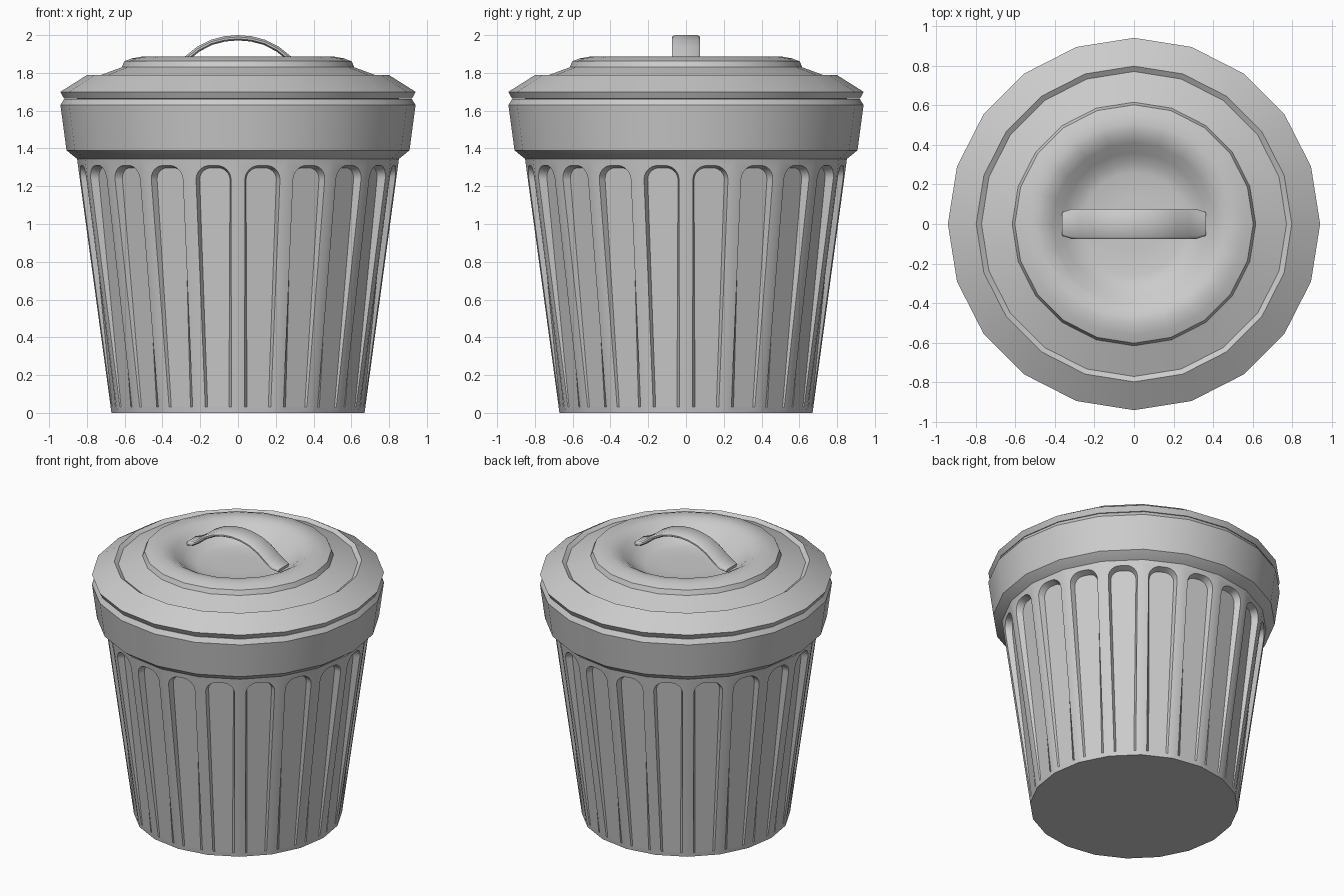
import bpy, bmesh, math
from mathutils import Vector, Matrix

if "Cube" in bpy.data.objects:
    bpy.data.objects.remove(bpy.data.objects["Cube"])

N = 20
STEP = 2 * math.pi / N


def finish(bm, name, angle=28):
    bmesh.ops.remove_doubles(bm, verts=bm.verts, dist=0.0004)
    bmesh.ops.recalc_face_normals(bm, faces=bm.faces)
    me = bpy.data.meshes.new(name)
    bm.to_mesh(me)
    bm.free()
    ob = bpy.data.objects.new(name, me)
    bpy.context.collection.objects.link(ob)
    bpy.ops.object.select_all(action='DESELECT')
    ob.select_set(True)
    bpy.context.view_layer.objects.active = ob
    bpy.ops.object.shade_smooth_by_angle(angle=math.radians(angle))
    return ob


def lathe(name, profile):
    bm = bmesh.new()
    vs = [bm.verts.new((r, 0, z)) for r, z in profile]
    es = [bm.edges.new(p) for p in zip(vs, vs[1:])]
    bmesh.ops.spin(bm, geom=vs + es, cent=(0, 0, 0), axis=(0, 0, 1),
                   angle=2 * math.pi, steps=N, use_duplicate=False)
    return finish(bm, name)


# Fluted body: one panel with a recessed arch on each of the 20 sides
R0, R1, ZT = 0.67, 0.852, 1.345
ZB, ZF, DEPTH = 0.03, 1.31, 0.045


def radius(z):
    return R0 + (R1 - R0) * z / ZT


def half_outline(inset):
    """Right half of the flute outline, bottom middle to top middle."""
    w0, w1, c = 0.07 - inset, 0.094 - inset, 0.075 - inset
    zc = ZF - inset - c
    pts = [(0, ZB), (w0, ZB)]
    for i in range(7):
        a = math.pi / 2 * i / 6
        pts.append((w1 - c + c * math.cos(a), zc + c * math.sin(a)))
    return pts + [(0, ZF - inset)]


bm = bmesh.new()
outer, inner = half_outline(0), half_outline(0.013)
for k in range(N):
    rot = Matrix.Rotation((k + 0.5) * STEP, 3, 'Z')

    def point(u, z, deep):
        d = DEPTH * (z - ZB) / (ZF - ZB) if deep else 0
        return bm.verts.new(rot @ Vector((radius(z) * math.cos(STEP / 2) - d, u, z)))

    for s in (1, -1):
        hw0, hw1 = (s * radius(z) * math.sin(STEP / 2) for z in (0, ZT))
        rim = [point(s * u, z, False) for u, z in outer]
        floor = [point(s * u, z, True) for u, z in inner]
        corners = [point(u, z, False) for u, z in ((0, ZT), (hw1, ZT), (hw0, 0), (0, 0))]
        bm.faces.new(rim + corners)
        bm.faces.new(floor)
        for i in range(len(rim) - 1):
            bm.faces.new((rim[i], rim[i + 1], floor[i + 1], floor[i]))
    # base wedge
    bm.faces.new([bm.verts.new(p) for p in (
        (0, 0, 0),
        (R0 * math.cos(k * STEP), R0 * math.sin(k * STEP), 0),
        rot @ Vector((R0 * math.cos(STEP / 2), 0, 0)),
        (R0 * math.cos((k + 1) * STEP), R0 * math.sin((k + 1) * STEP), 0))])
finish(bm, "body")

# Collar around the mouth of the can
lathe("collar", [(0.84, 1.34), (0.852, 1.345), (0.908, 1.39), (0.94, 1.63),
                 (0.92, 1.662), (0.85, 1.662)])

# Lid with a stepped rim and a sunken dish
lathe("lid", [(0.85, 1.663), (0.922, 1.665), (0.94, 1.70), (0.797, 1.79), (0.77, 1.772),
              (0.615, 1.83), (0.602, 1.862), (0.56, 1.877), (0.51, 1.886), (0.46, 1.88),
              (0.41, 1.85), (0.36, 1.81), (0.31, 1.778), (0.26, 1.765), (0.13, 1.762),
              (0, 1.762)])

# Arched strap handle with rounded edges
half = [(0.36, 1.835), (0.315, 1.85), (0.27, 1.878), (0.21, 1.926), (0.14, 1.962), (0.07, 1.98)]
path = [(-x, z) for x, z in half] + [(0, 1.986)] + half[::-1]
section = [(-0.075, -0.006), (-0.062, -0.014), (0.062, -0.014), (0.075, -0.006),
           (0.075, 0.004), (0.062, 0.014), (-0.062, 0.014), (-0.075, 0.004)]
bm = bmesh.new()
rings = []
last = len(path) - 1
for i, (x, z) in enumerate(path):
    a, b = path[max(i - 1, 0)], path[min(i + 1, last)]
    t = Vector((b[0] - a[0], b[1] - a[1])).normalized()
    w = 0.8 if i in (0, last) else 1
    rings.append([bm.verts.new((x - t.y * h, y * w, z + t.x * h)) for y, h in section])
for r, q in zip(rings, rings[1:]):
    for j in range(len(section)):
        m = (j + 1) % len(section)
        bm.faces.new((r[j], r[m], q[m], q[j]))
bm.faces.new(rings[0])
bm.faces.new(rings[-1])
finish(bm, "lid_handle", 50)
